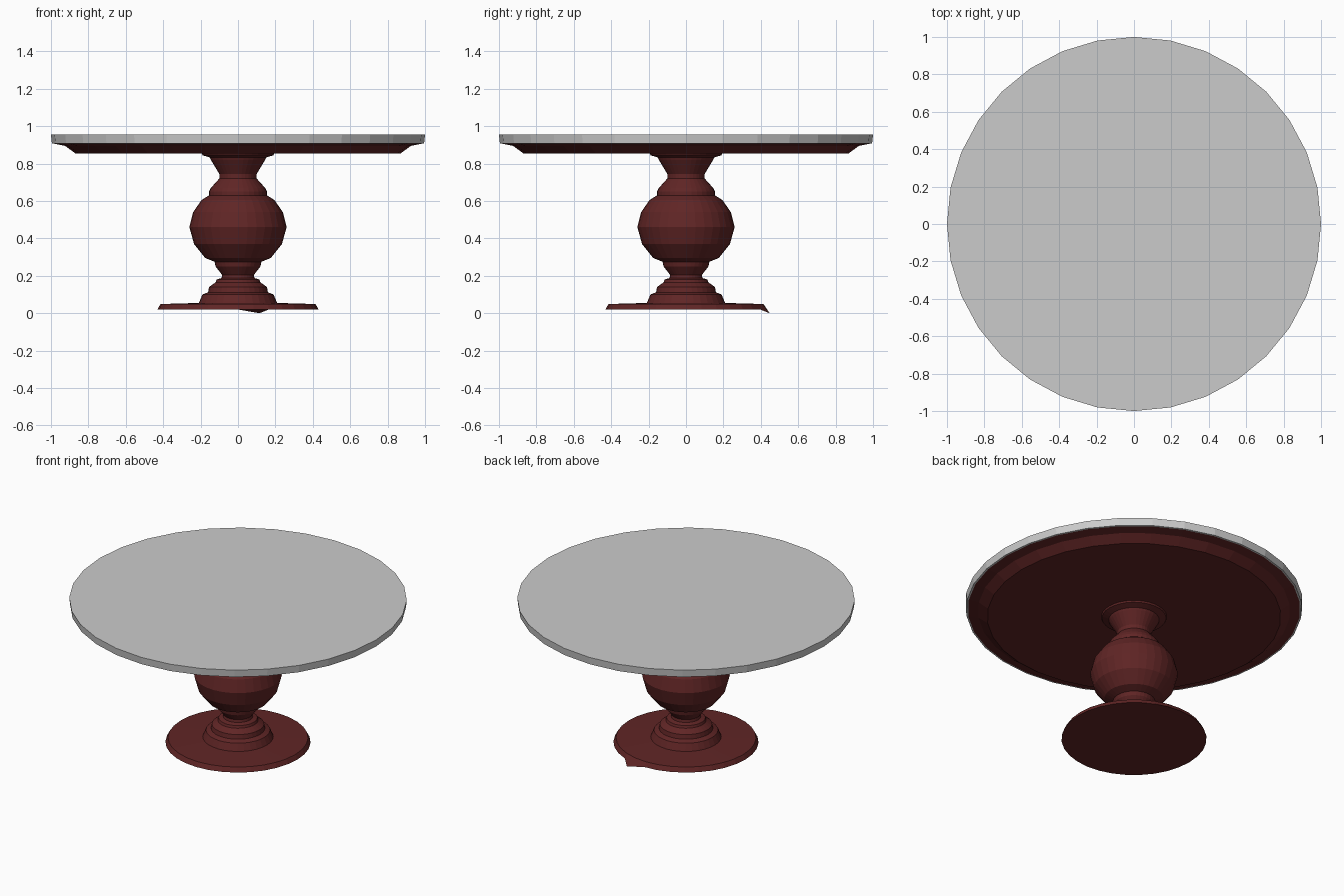
import bpy
import bmesh
import math

if "Cube" in bpy.data.objects:
    bpy.data.objects.remove(bpy.data.objects["Cube"])

SIDES = 32


def material(name, rgb):
    m = bpy.data.materials.new(name)
    m.diffuse_color = (*rgb, 1)
    m.use_nodes = True
    m.node_tree.nodes["Principled BSDF"].inputs["Base Color"].default_value = m.diffuse_color
    return m


def lathe(name, profile, mat):
    """Spin a (radius, height) profile, listed bottom to top, and cap both ends."""
    bm = bmesh.new()
    rings = []
    for r, z in profile:
        rings.append([bm.verts.new((r * math.cos(2 * math.pi * i / SIDES),
                                    r * math.sin(2 * math.pi * i / SIDES), z))
                      for i in range(SIDES)])
    for a, b in zip(rings, rings[1:]):
        for i in range(SIDES):
            j = (i + 1) % SIDES
            bm.faces.new((a[i], a[j], b[j], b[i]))
    bm.faces.new(rings[0][::-1])
    bm.faces.new(rings[-1])
    mesh = bpy.data.meshes.new(name)
    bm.to_mesh(mesh)
    bm.free()
    mesh.materials.append(mat)
    obj = bpy.data.objects.new(name, mesh)
    bpy.context.collection.objects.link(obj)
    return obj


grey = material("pale grey", (0.6, 0.6, 0.6))
red = material("dark red wood", (0.117, 0.0185, 0.0185))

# Round top and the bevelled apron below it
lathe("table_top", [(0.995, 0.908), (1.0, 0.955)], grey)
lathe("apron", [(0.87, 0.855), (0.925, 0.895), (0.985, 0.907)], red)

# Turned pedestal
lathe("pedestal", [
    (0.21, 0.053), (0.205, 0.065), (0.19, 0.10), (0.16, 0.112), (0.155, 0.14),
    (0.12, 0.165), (0.115, 0.18), (0.088, 0.188), (0.085, 0.205), (0.12, 0.25),
    (0.125, 0.275), (0.175, 0.295), (0.235, 0.37), (0.26, 0.46), (0.24, 0.54),
    (0.195, 0.605), (0.155, 0.63), (0.155, 0.65), (0.145, 0.67), (0.10, 0.72),
    (0.10, 0.745), (0.145, 0.82), (0.15, 0.832), (0.19, 0.845), (0.195, 0.856),
], red)

# Flat foot, with one lower rim corner pulled out and down at the back
foot = lathe("foot", [(0.43, 0.02), (0.415, 0.049), (0.21, 0.055)], red)
foot.data.vertices[7].co = (0.115, 0.447, 0.0)
